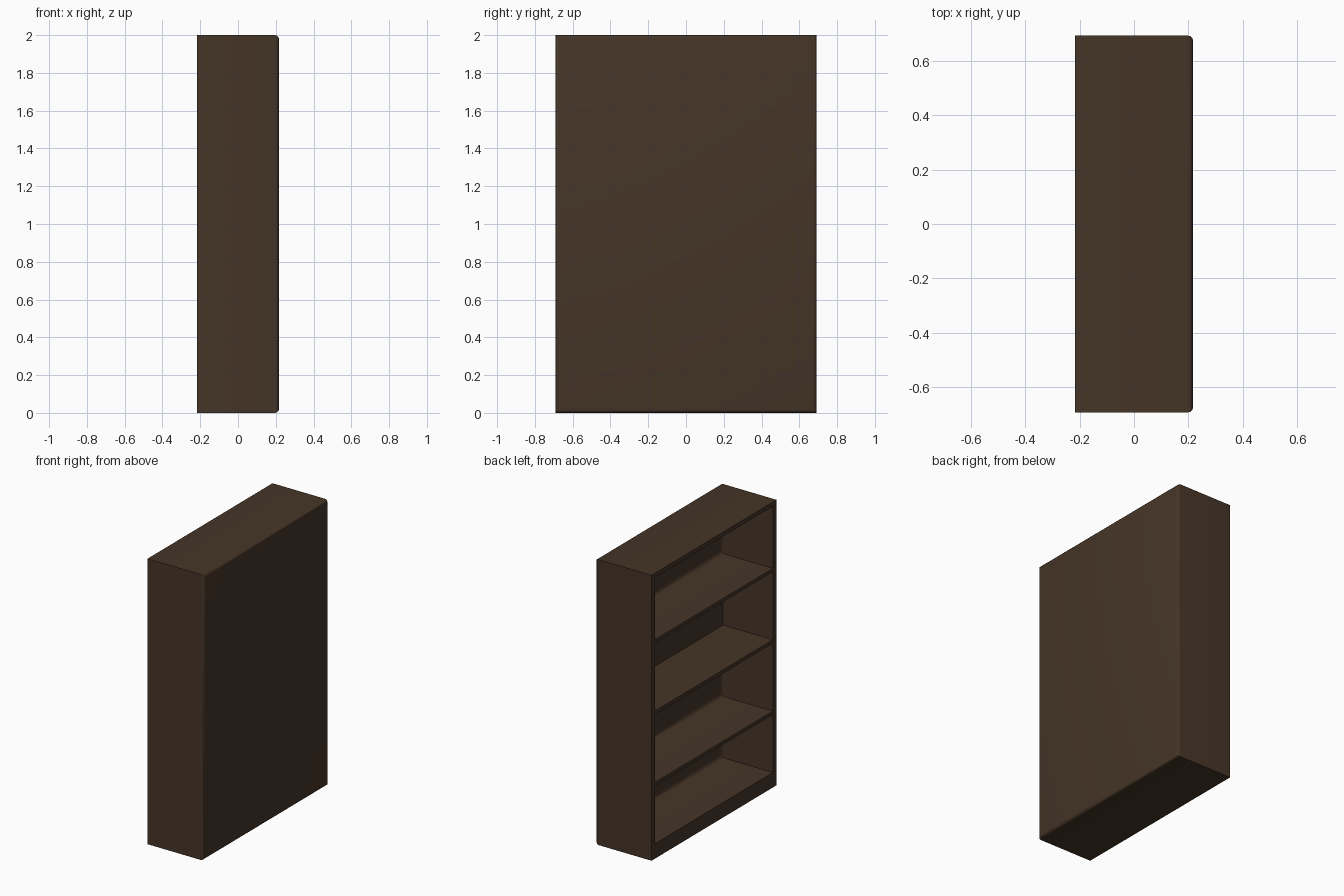
import bpy, bmesh
from mathutils import Vector

if "Cube" in bpy.data.objects:
    bpy.data.objects.remove(bpy.data.objects["Cube"])

wood = bpy.data.materials.new("dark_wood")
wood.diffuse_color = (0.06, 0.035, 0.02, 1)
wood.use_nodes = True
wood.node_tree.nodes["Principled BSDF"].inputs["Base Color"].default_value = wood.diffuse_color


def box(name, lo, hi, radius=0.0, segments=3, side="+x"):
    """Box between two corners; the edges around its +x face are rounded."""
    bm = bmesh.new()
    bmesh.ops.create_cube(bm, size=1)
    lo, hi = Vector(lo), Vector(hi)
    for v in bm.verts:
        v.co = Vector([(lo[i] + hi[i]) / 2 + v.co[i] * (hi[i] - lo[i]) for i in range(3)])
    if radius:
        edges = [e for e in bm.edges if all(abs(v.co.x - hi.x) < 1e-5 for v in e.verts)]
        bmesh.ops.bevel(bm, geom=edges, offset=radius, segments=segments,
                        profile=0.5, affect='EDGES')
    me = bpy.data.meshes.new(name)
    bm.to_mesh(me)
    bm.free()
    ob = bpy.data.objects.new(name, me)
    bpy.context.collection.objects.link(ob)
    me.materials.append(wood)
    return ob


# Cabinet carcass, open towards -x, with softened back edges
cabinet = box("bookcase_body", (-0.217, -0.692, 0), (0.217, 0.692, 2), 0.02)

# Shelf bays: floor height, ceiling height, fillet at the back panel
bays = [(0.105, 0.51, 0.03), (0.535, 1.01, 0.03), (1.035, 1.51, 0.0), (1.535, 1.97, 0.03)]
cutters = []
for i, (z0, z1, r) in enumerate(bays):
    c = box(f"bay_cutter_{i + 1}", (-0.3, -0.652, z0), (0.168, 0.652, z1), r, 4)
    c.hide_render = True
    mod = cabinet.modifiers.new(f"bay_{i + 1}", 'BOOLEAN')
    mod.operation = 'DIFFERENCE'
    mod.solver = 'EXACT'
    mod.object = c
    cutters.append(c)

# Apply the cuts and remove the helpers
bpy.context.view_layer.objects.active = cabinet
cabinet.select_set(True)
for mod in list(cabinet.modifiers):
    bpy.ops.object.modifier_apply(modifier=mod.name)
for c in cutters:
    bpy.data.objects.remove(c)

bpy.ops.object.shade_smooth_by_angle(angle=0.7)
